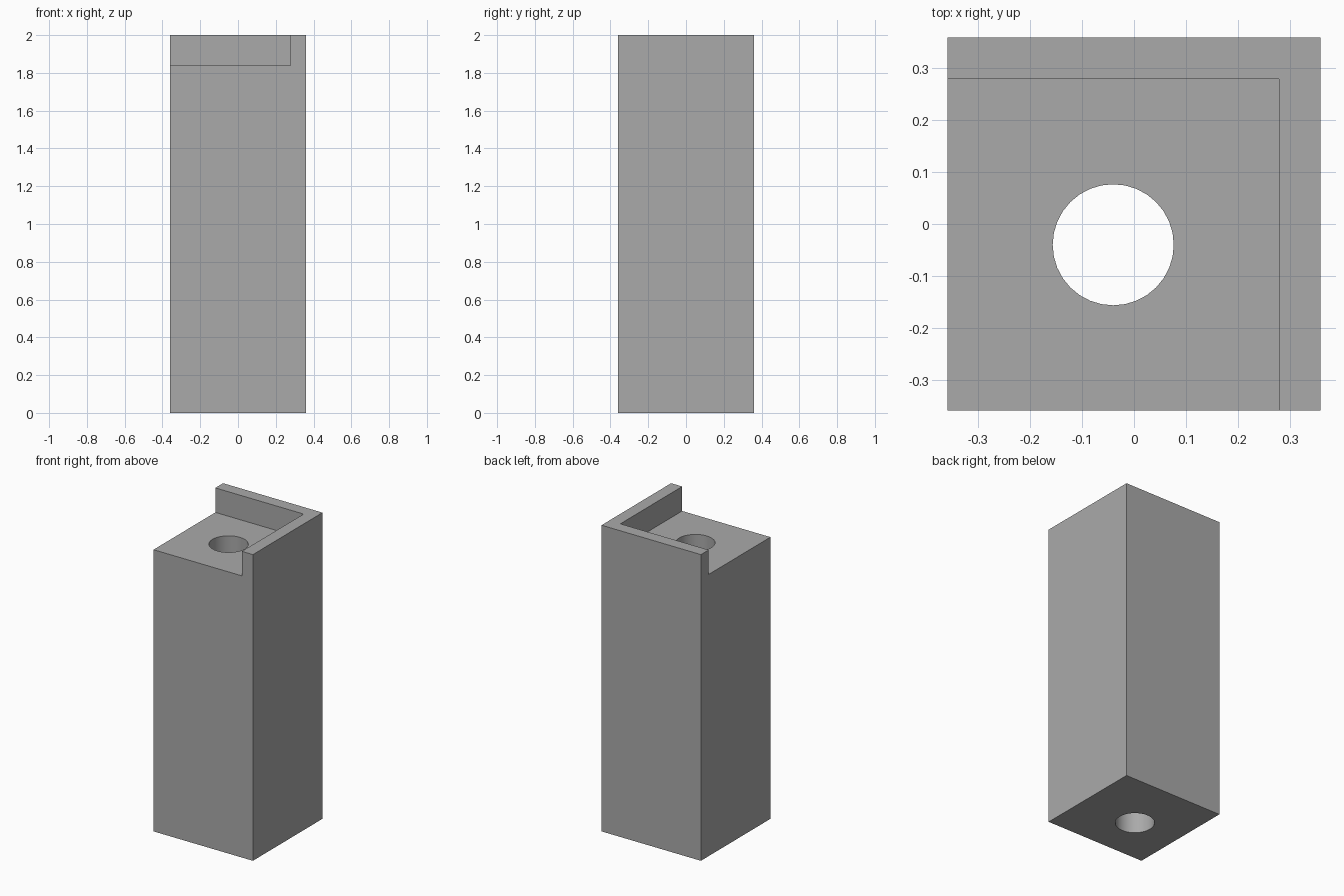
import bpy
from mathutils import Vector

old = bpy.data.objects.get("Cube")
if old:
    bpy.data.objects.remove(old, do_unlink=True)

HALF = 0.359      # half width of the post
HEIGHT = 2.0
LEDGE = 1.84      # height of the recessed top
WALL = 0.08       # thickness of the two lip walls
HOLE_R = 0.1165


def make_material(name, color):
    mat = bpy.data.materials.new(name)
    mat.use_nodes = True
    mat.diffuse_color = color
    mat.node_tree.nodes["Principled BSDF"].inputs["Base Color"].default_value = color
    return mat


def box(name, low, high):
    low, high = Vector(low), Vector(high)
    bpy.ops.mesh.primitive_cube_add(size=1, location=(low + high) / 2)
    obj = bpy.context.object
    obj.name = name
    obj.scale = high - low
    bpy.ops.object.transform_apply(location=True, rotation=False, scale=True)
    return obj


def cut(target, cutter):
    mod = target.modifiers.new(cutter.name, "BOOLEAN")
    mod.operation = "DIFFERENCE"
    mod.solver = "EXACT"
    mod.object = cutter
    bpy.context.view_layer.objects.active = target
    bpy.ops.object.modifier_apply(modifier=mod.name)
    bpy.data.objects.remove(cutter, do_unlink=True)


grey = make_material("plain grey", (0.4, 0.4, 0.4, 1))

# Square post
post = box("post", (-HALF, -HALF, 0), (HALF, HALF, HEIGHT))
post.data.materials.append(grey)

# Corner recess that leaves an L-shaped lip on the left and back
inner = HALF - WALL
cut(post, box("recess", (-1, -1, LEDGE), (inner, inner, HEIGHT + 1)))

# Round hole through the full height, centred on the ledge
bpy.ops.mesh.primitive_cylinder_add(
    vertices=32, radius=HOLE_R, depth=4,
    location=(-WALL / 2, -WALL / 2, HEIGHT / 2))
bore = bpy.context.object
bore.name = "bore"
cut(post, bore)

# Smooth the bore, keep the box edges sharp
bpy.ops.object.select_all(action="DESELECT")
post.select_set(True)
bpy.context.view_layer.objects.active = post
bpy.ops.object.shade_smooth_by_angle(angle=0.52)
for slot in post.data.polygons:
    slot.material_index = 0
